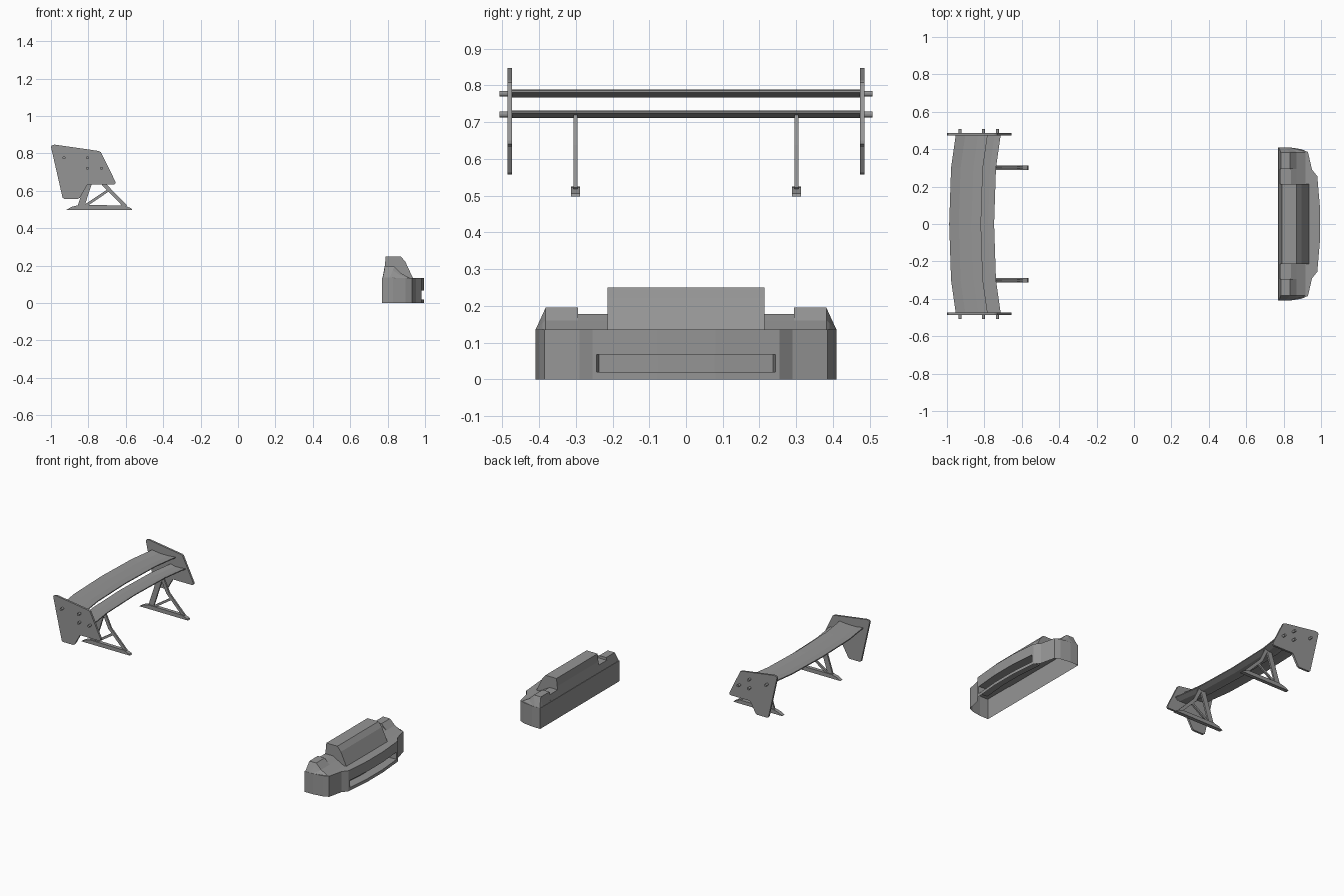
import bpy, bmesh
from mathutils import Vector

if "Cube" in bpy.data.objects:
    bpy.data.objects.remove(bpy.data.objects["Cube"])

GREY = (0.3, 0.3, 0.3, 1)
grey = bpy.data.materials.new("plain_grey")
grey.use_nodes = True
grey.diffuse_color = GREY
grey.node_tree.nodes["Principled BSDF"].inputs["Base Color"].default_value = GREY


def finish(name, bm):
    bmesh.ops.recalc_face_normals(bm, faces=bm.faces)
    mesh = bpy.data.meshes.new(name)
    bm.to_mesh(mesh)
    bm.free()
    mesh.materials.append(grey)
    obj = bpy.data.objects.new(name, mesh)
    bpy.context.collection.objects.link(obj)
    return obj


def loft(name, sections):
    """Skin (y, [(x, z), ...]) sections, with capped ends."""
    bm = bmesh.new()
    rings = [[bm.verts.new((x, y, z)) for x, z in pts] for y, pts in sections]
    n = len(rings[0])
    for a, b in zip(rings, rings[1:]):
        for i in range(n):
            j = (i + 1) % n
            bm.faces.new((a[i], a[j], b[j], b[i]))
    bm.faces.new(rings[0])
    bm.faces.new(rings[-1])
    return finish(name, bm)


def prism(name, profile, y0, y1):
    return loft(name, [(y0, profile), (y1, profile)])


def bar(name, a, b, width, y, thick):
    """Flat bar in the xz plane between two points."""
    a, b = Vector(a), Vector(b)
    d = (b - a).normalized() * width / 2
    n = Vector((-d.y, d.x))
    return prism(name, [a + n, b + n, b - n, a - n], y - thick / 2, y + thick / 2)


# Bumper shell, open below, with a recessed slot along the front
half = [(0.77, 0.41), (0.83, 0.41), (0.895, 0.40), (0.93, 0.385), (0.952, 0.29),
        (0.98, 0.255), (0.981, 0.243), (0.995, 0.08)]
outline = half + [(x, -y) for x, y in reversed(half)]
bm = bmesh.new()
levels = [0, 0.02, 0.068, 0.135]
rings = [[bm.verts.new((x, y, z)) for x, y in outline] for z in levels]
slot = []
for k in range(3):
    for i in range(len(outline)):
        j = (i + 1) % len(outline)
        f = bm.faces.new((rings[k][i], rings[k][j], rings[k + 1][j], rings[k + 1][i]))
        c = f.calc_center_median()
        if k == 1 and abs(c.y) < 0.24 and c.x > 0.9:
            slot.append(f)
bm.faces.new(rings[3])
out = bmesh.ops.extrude_face_region(bm, geom=slot)
bmesh.ops.delete(bm, geom=slot, context="FACES_ONLY")
for v in out["geom"]:
    if isinstance(v, bmesh.types.BMVert):
        v.co.x -= 0.06
        v.co.y *= 0.975
finish("bumper_shell", bm)

# Raised hood in the middle
prism("center_hood", [(0.772, 0.13), (0.785, 0.2), (0.79, 0.25), (0.87, 0.25),
                      (0.895, 0.22), (0.937, 0.13)], -0.213, 0.213)

# Stepped corner pieces on top of the bumper
corner = [(0.772, 0.133), (0.785, 0.195), (0.835, 0.195), (0.87, 0.16), (0.92, 0.133)]
shoulder = [(0.772, 0.133), (0.782, 0.175), (0.828, 0.175), (0.86, 0.152), (0.91, 0.133)]
tip = [(0.772, 0.132), (0.774, 0.136), (0.81, 0.136), (0.825, 0.136), (0.84, 0.132)]
bridge = [(0.772, 0.133), (0.781, 0.178), (0.84, 0.178), (0.87, 0.16), (0.92, 0.133)]

# Wing end plate
plate = [(-1, 0.835), (-0.995, 0.843), (-0.98, 0.847), (-0.745, 0.813), (-0.733, 0.807),
         (-0.656, 0.65), (-0.655, 0.64), (-0.662, 0.634), (-0.805, 0.634),
         (-0.845, 0.563), (-0.855, 0.557), (-0.93, 0.557), (-0.938, 0.563)]
rail = [(-0.917, 0.498), (-0.565, 0.498), (-0.57, 0.506), (-0.61, 0.522),
        (-0.85, 0.524), (-0.89, 0.514)]

for s, side in ((1, "left"), (-1, "right")):
    loft(side + "_corner_block", [(s * 0.294, corner), (s * 0.382, corner),
                                  (s * 0.391, shoulder), (s * 0.409, tip)])
    prism(side + "_bridge", bridge, s * 0.2, s * 0.3)
    prism(side + "_end_plate", plate, s * 0.473, s * 0.486)
    for i, (x, z) in enumerate([(-0.93, 0.777), (-0.805, 0.777), (-0.805, 0.72), (-0.73, 0.72)]):
        bm = bmesh.new()
        bmesh.ops.create_cone(bm, cap_ends=True, segments=12, radius1=0.008,
                              radius2=0.008, depth=0.035)
        bolt = finish(f"{side}_bolt_{i + 1}", bm)
        bolt.rotation_euler.x = 1.5708
        bolt.location = (x, s * 0.49, z)
    # Mount: foot rail, two legs and a brace
    y = s * 0.301
    prism(side + "_foot_rail", rail, y - 0.012, y + 0.012)
    bar(side + "_rear_leg", (-0.84, 0.515), (-0.775, 0.715), 0.035, y, 0.011)
    bar(side + "_front_leg", (-0.6, 0.515), (-0.72, 0.637), 0.02, y, 0.011)
    bar(side + "_upper_leg", (-0.715, 0.63), (-0.755, 0.715), 0.022, y, 0.011)
    bar(side + "_brace", (-0.82, 0.518), (-0.69, 0.605), 0.014, y, 0.011)

# Swept wing blades
SWEEP = [(-0.475, 0.035), (-0.3, 0.01), (0, 0), (0.3, 0.01), (0.475, 0.035)]


def blade(name, x0, chord, z):
    shape = [(0, 0.012), (0.3, 0.004), (0.7, 0.004), (1, 0.01),
             (1, 0.004), (0.7, -0.009), (0.3, -0.009), (0, 0.005)]
    loft(name, [(y, [(x0 + dx + chord * t, z + dz) for t, dz in shape])
                for y, dx in SWEEP])


blade("upper_blade", -0.988, 0.17, 0.776)
blade("lower_blade", -0.855, 0.107, 0.72)
